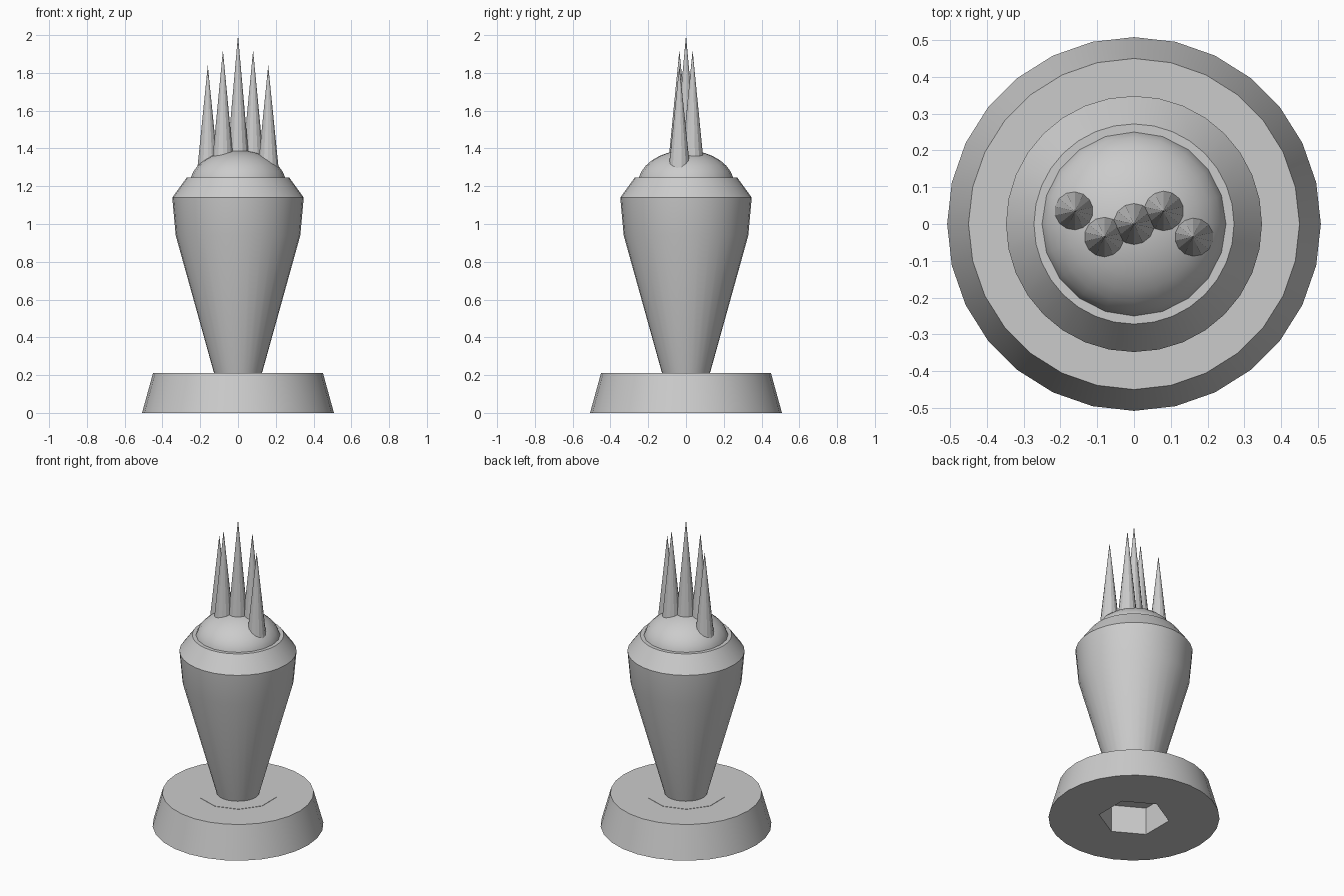
import bpy, bmesh, math
from math import sin, cos, pi

cube = bpy.data.objects.get("Cube")
if cube:
    bpy.data.objects.remove(cube, do_unlink=True)

GREY = (0.6, 0.6, 0.6, 1)
grey = bpy.data.materials.new("plain grey")
grey.use_nodes = True
grey.diffuse_color = GREY
grey.node_tree.nodes["Principled BSDF"].inputs["Base Color"].default_value = GREY


def lathe(name, profile, sides, at=(0, 0), smooth=True):
    """Turn a (radius, height) profile about z; radius 0 makes a pole."""
    bm = bmesh.new()
    rings = []
    for r, z in profile:
        n = sides if r > 0 else 1
        rings.append([bm.verts.new((r * sin(2 * pi * i / sides), r * cos(2 * pi * i / sides), z))
                      for i in range(n)])
    for a, b in zip(rings, rings[1:]):
        for i in range(sides):
            j = (i + 1) % sides
            quad = [a[i % len(a)], a[j % len(a)], b[j % len(b)], b[i % len(b)]]
            bm.faces.new(list(dict.fromkeys(quad)))
    bmesh.ops.recalc_face_normals(bm, faces=bm.faces)
    mesh = bpy.data.meshes.new(name)
    bm.to_mesh(mesh)
    bm.free()
    mesh.materials.append(grey)
    obj = bpy.data.objects.new(name, mesh)
    obj.location = (at[0], at[1], 0)
    bpy.context.collection.objects.link(obj)
    if smooth:
        bpy.ops.object.select_all(action='DESELECT')
        obj.select_set(True)
        bpy.context.view_layer.objects.active = obj
        bpy.ops.object.shade_smooth_by_angle(angle=math.radians(30))
    return obj


# Tapered pedestal with a six-sided socket cut from below
base = lathe("base", [(0, 0), (0.508, 0), (0.45, 0.21), (0, 0.21)], 28)
cutter = lathe("socket_cutter", [(0, -0.1), (0.21, -0.1), (0.21, 0.18), (0, 0.18)], 6, smooth=False)
cutter.hide_render = True
cutter.hide_set(True)
socket = base.modifiers.new("socket", 'BOOLEAN')
socket.operation = 'DIFFERENCE'
socket.object = cutter
socket.solver = 'EXACT'

# Faint raised collar around the foot of the body
lathe("collar", [(0, 0.2), (0.238, 0.2), (0.238, 0.212), (0, 0.212)], 10, smooth=False)

# Flared body with a bevelled shoulder
lathe("body", [(0, 0.2), (0.124, 0.2), (0.33, 0.94), (0.348, 1.14), (0.272, 1.245), (0, 1.245)], 32)

# Flattened dome on top
steps = 8
dome = [(0.255 * cos(pi / 2 * i / steps), 1.21 + 0.18 * sin(pi / 2 * i / steps)) for i in range(steps)]
lathe("dome", [(0, 1.21)] + dome + [(0, 1.39)], 20)

# Zigzag row of spikes, the tallest in the middle
for name, x, y, bottom, tip in [("centre", 0, 0, 1.35, 2.0),
                                ("inner_left", 0.08, 0.035, 1.32, 1.92),
                                ("inner_right", -0.08, -0.035, 1.32, 1.92),
                                ("outer_left", 0.16, -0.035, 1.27, 1.84),
                                ("outer_right", -0.16, 0.035, 1.27, 1.84)]:
    lathe(name + "_spike", [(0, bottom), (0.059, bottom), (0, tip)], 14, (x, y), smooth=False)
